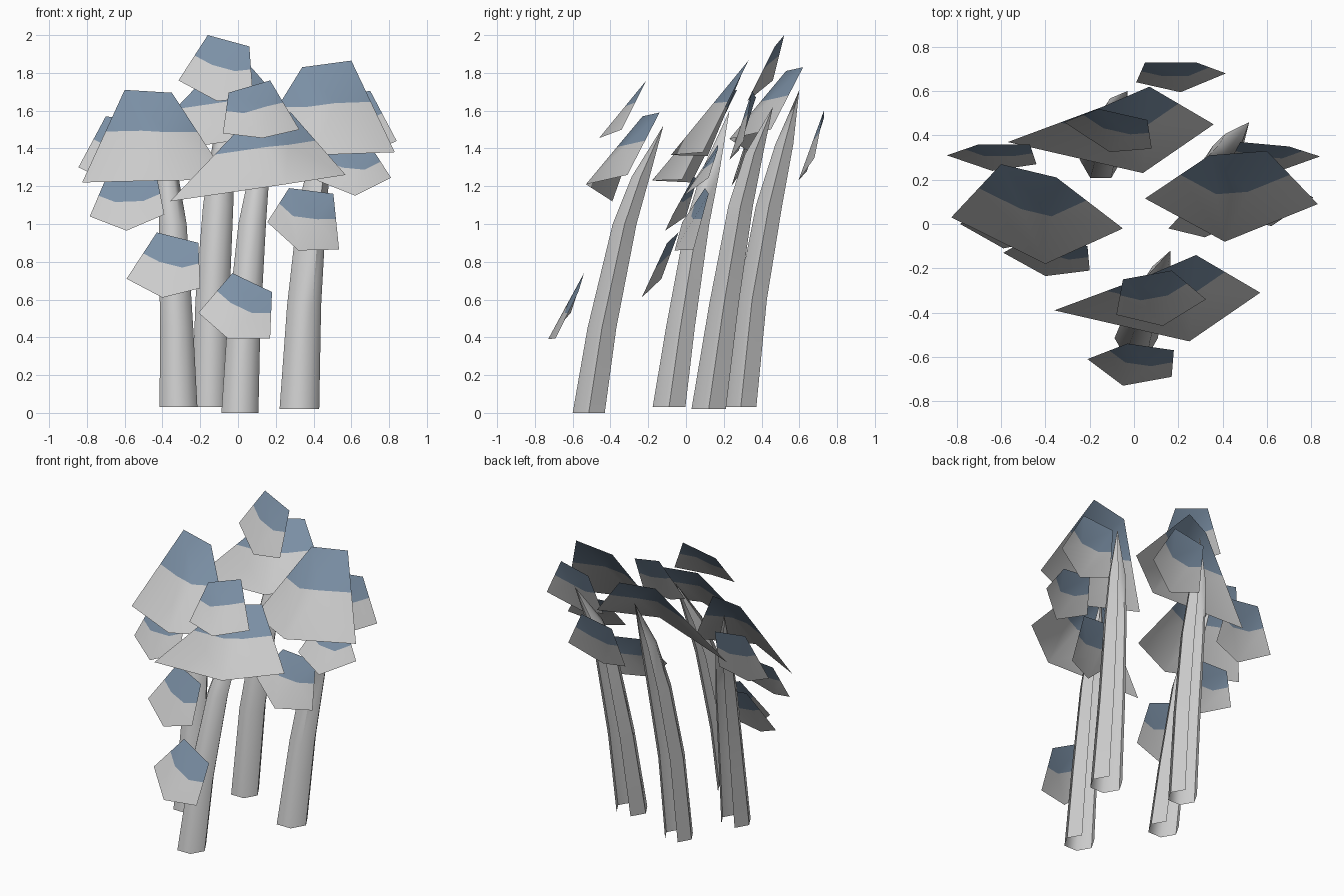
import bpy
import math
from mathutils import Vector

if "Cube" in bpy.data.objects:
    bpy.data.objects.remove(bpy.data.objects["Cube"])


def material(name, rgb):
    m = bpy.data.materials.new(name)
    m.diffuse_color = (*rgb, 1)
    m.use_nodes = True
    m.node_tree.nodes["Principled BSDF"].inputs["Base Color"].default_value = m.diffuse_color
    return m


GREY = material("pale_grey", (0.60, 0.60, 0.60))
BLUE = material("slate_blue", (0.20, 0.28, 0.38))


def add_object(name, verts, faces, mats, blue_faces=0, angle=60):
    me = bpy.data.meshes.new(name)
    me.from_pydata(verts, [], faces)
    for m in mats:
        me.materials.append(m)
    for p in me.polygons:
        p.material_index = 1 if p.index < blue_faces else 0
    ob = bpy.data.objects.new(name, me)
    bpy.context.collection.objects.link(ob)
    bpy.ops.object.select_all(action='DESELECT')
    ob.select_set(True)
    bpy.context.view_layer.objects.active = ob
    bpy.ops.object.shade_smooth_by_angle(angle=math.radians(angle))
    return ob


def trunk(name, rings, tip):
    """Tapering hexagonal channel, open along the back."""
    n = 6
    verts, faces = [], []
    for x, y, z, r in rings:
        for i in range(n):
            a = math.radians(120 + 60 * i)
            verts.append((x + r * math.cos(a), y + r * math.sin(a), z))
    for k in range(len(rings) - 1):
        for i in range(n - 1):
            a = k * n + i
            faces.append((a, a + 1, a + n + 1, a + n))
    verts.append(tip)
    last = (len(rings) - 1) * n
    for i in range(n - 1):
        faces.append((last + i, last + i + 1, len(verts) - 1))
    return add_object(name, verts, faces, [GREY])


def leaf(name, t1, t2, s1, s2, b, cut=0.45):
    """Five-sided bent card: blue upper band, grey lower part, folded from b."""
    t1, t2, s1, s2, b = map(Vector, (t1, t2, s1, s2, b))
    verts = [t1, t2, s1, s2, b,
             t1.lerp(s1, cut), t1.lerp(b, cut), t2.lerp(b, cut), t2.lerp(s2, cut)]
    faces = [(0, 5, 6), (0, 6, 7, 1), (1, 7, 8),
             (5, 2, 4, 6), (6, 4, 7), (7, 4, 3, 8)]
    return add_object(name, verts, faces, [GREY, BLUE], blue_faces=3)


# Trunks: rings of (x, y, z, radius) and the pointed tip
trunk("front_trunk",
      [(.01, -.515, 0, .098), (.03, -.445, .45, .088), (.075, -.325, 1.0, .073),
       (.11, -.24, 1.25, .055)], (.165, -.12, 1.52))
trunk("left_trunk",
      [(-.315, -.09, .03, .1), (-.325, -.03, .45, .088), (-.345, .06, 1.0, .073),
       (-.375, .13, 1.28, .055)], (-.45, .23, 1.6))
trunk("right_trunk",
      [(.325, .12, .02, .105), (.35, .20, .57, .09), (.395, .29, 1.1, .075),
       (.44, .36, 1.37, .055)], (.52, .46, 1.62))
trunk("back_trunk",
      [(-.15, .29, .03, .095), (-.135, .35, .6, .09), (-.105, .44, 1.1, .08),
       (-.08, .52, 1.42, .055)], (-.03, .6, 1.71))

# Large crown leaves; front and back ones share a shape
crown = [(.07, -.23, 1.57), (.28, -.14, 1.59), (-.36, -.39, 1.12),
         (.57, -.31, 1.26), (.25, -.53, 1.21)]
leaf("front_crown_leaf", *crown)
leaf("back_crown_leaf", *[Vector(p) + Vector((-.21, .76, .24)) for p in crown])
leaf("left_crown_leaf", (-.6, .27, 1.71), (-.35, .21, 1.695), (-.825, .03, 1.22),
     (-.05, -.02, 1.235), (-.4, -.18, 1.23))
leaf("right_crown_leaf", (.34, .31, 1.83), (.6, .33, 1.865), (.05, .115, 1.36),
     (.83, .09, 1.38), (.41, -.08, 1.365))

# Small leaves around the crowns
leaf("front_upper_leaf", (-.05, -.25, 1.695), (.17, -.21, 1.76), (-.08, -.41, 1.48),
     (.325, -.34, 1.5), (.13, -.46, 1.455))
leaf("back_top_leaf", (-.16, .52, 2.0), (.06, .47, 1.94), (-.315, .46, 1.76),
     (.08, .34, 1.67), (-.11, .325, 1.65))
leaf("back_rear_leaf", (.05, .73, 1.56), (.28, .73, 1.6), (.01, .64, 1.28),
     (.415, .68, 1.35), (.21, .595, 1.23))
leaf("right_rear_leaf", (.48, .37, 1.67), (.7, .35, 1.705), (.43, .28, 1.39),
     (.84, .305, 1.44), (.63, .23, 1.34))
leaf("left_rear_leaf", (-.70, .36, 1.57), (-.47, .36, 1.54), (-.845, .31, 1.3),
     (-.44, .27, 1.26), (-.64, .24, 1.2))

# Small leaves low on the trunks
leaf("front_low_leaf", (-.03, -.54, .74), (.18, -.57, .64), (-.21, -.61, .53),
     (.17, -.69, .395), (-.05, -.73, .39))
leaf("left_low_leaf", (-.43, -.04, .955), (-.21, -.1, .9), (-.59, -.13, .71),
     (-.2, -.21, .66), (-.4, -.235, .61))
leaf("left_side_leaf", (-.70, .06, 1.24), (-.43, .04, 1.25), (-.785, .0, 1.04),
     (-.39, -.07, 1.05), (-.59, -.11, .965))
leaf("right_low_leaf", (.27, .1, 1.19), (.505, .12, 1.16), (.155, -.02, 1.01),
     (.535, .04, .865), (.32, -.06, .86))
leaf("right_side_leaf", (.5, .17, 1.42), (.71, .17, 1.4), (.42, .05, 1.23),
     (.81, .12, 1.245), (.62, -.01, 1.15))
